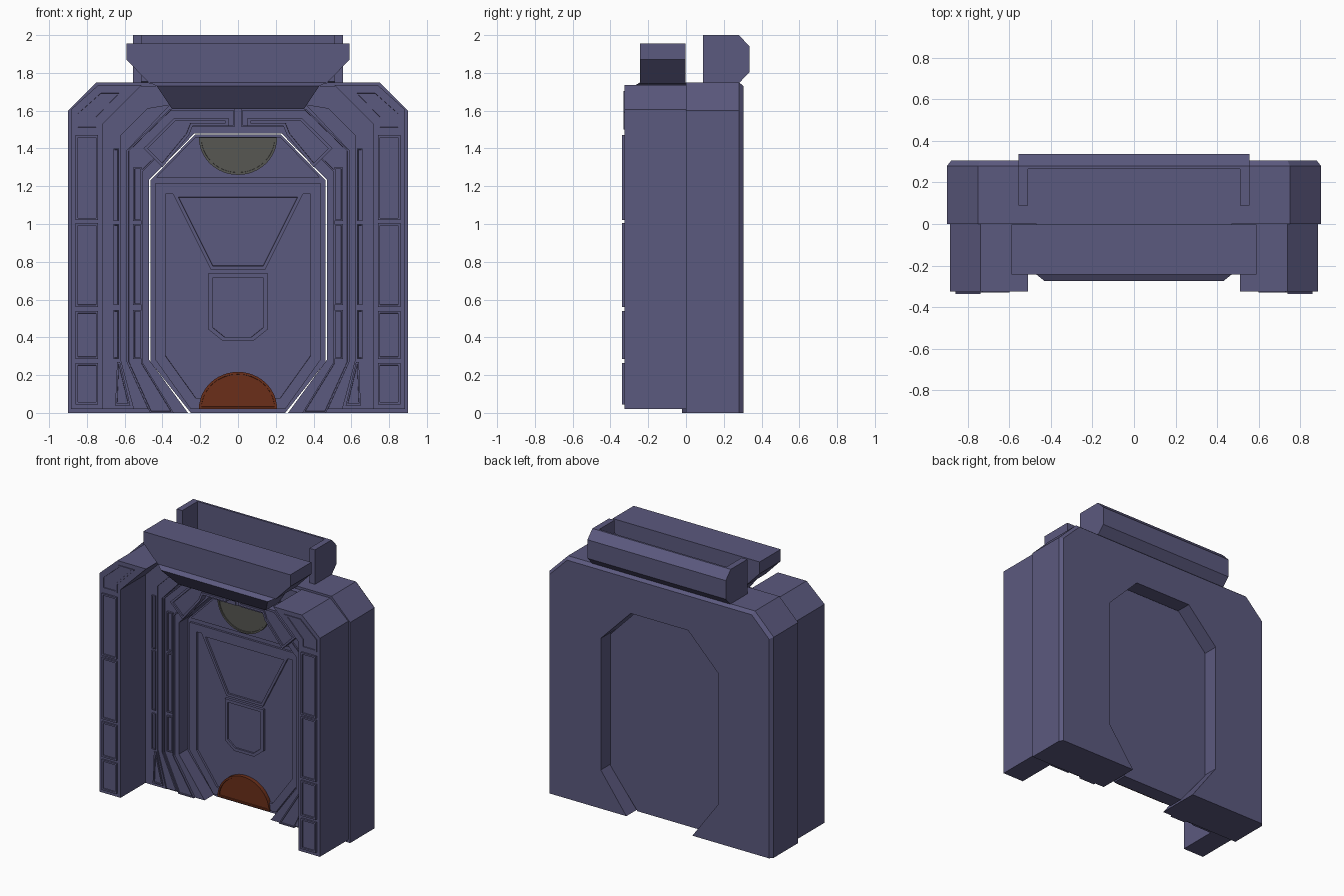
import bpy, bmesh, math

if "Cube" in bpy.data.objects:
    bpy.data.objects.remove(bpy.data.objects["Cube"])


def material(name, rgb):
    m = bpy.data.materials.new(name)
    m.diffuse_color = (*rgb, 1)
    m.use_nodes = True
    m.node_tree.nodes["Principled BSDF"].inputs["Base Color"].default_value = m.diffuse_color
    return m


PAINT = material("blue_grey_paint", (0.105, 0.1, 0.21))
ORANGE = material("orange", (0.145, 0.028, 0.01))
DULL = material("dull_grey", (0.095, 0.095, 0.085))


def both(half):
    """Complete a right-hand outline with its mirror image."""
    return half + [(-x, z) for x, z in reversed(half) if x > 1e-6]


def loft(name, sections, mirror=False, mat=PAINT, inset=0, sink=0.0):
    """Join 3D outlines of equal length; optionally inset and sink the first cap."""
    bm = bmesh.new()
    rings = [[bm.verts.new(p) for p in s] for s in sections]
    front = bm.faces.new(rings[0])
    bm.faces.new(rings[-1][::-1])
    n = len(rings[0])
    for a, b in zip(rings, rings[1:]):
        for i in range(n):
            j = (i + 1) % n
            bm.faces.new((a[i], b[i], b[j], a[j]))
    bmesh.ops.recalc_face_normals(bm, faces=bm.faces)
    if inset:  # flat border, then a steep step down
        for width in (inset, 0.001):
            bmesh.ops.inset_region(bm, faces=[front], thickness=width, use_even_offset=True)
        bmesh.ops.translate(bm, verts=front.verts[:], vec=(0, sink, 0))
    me = bpy.data.meshes.new(name)
    bm.to_mesh(me)
    bm.free()
    ob = bpy.data.objects.new(name, me)
    bpy.context.collection.objects.link(ob)
    me.materials.append(mat)
    if mirror:
        ob.modifiers.new("mirror", 'MIRROR')
    return ob


def plate(name, pts, y0, y1, **kw):
    """Extrude an x-z outline from front y0 to back y1."""
    return loft(name, [[(x, y, z) for x, z in pts] for y in (y0, y1)], **kw)


def rect(x0, x1, z0, z1):
    return [(x0, z0), (x1, z0), (x1, z1), (x0, z1)]


def band(name, inner, outer, y0, **kw):
    return plate(name, inner + outer[::-1], y0, 0.02, mirror=True, **kw)


# Main frame with an octagonal doorway and a bevelled rear edge
outer = [(0.9, 0), (0.9, 1.6), (0.75, 1.75)]
rear = [(0.88, 0), (0.88, 1.59), (0.74, 1.73)]
hole = [(0.265, 0), (0.47, 0.28), (0.47, 1.235), (0.23, 1.48)]
opening = both(hole)[::-1]
loft("door_frame", [[(x, y, z) for x, z in both(o) + opening]
                    for o, y in ((outer, 0), (outer, 0.28), (rear, 0.305))])

# Front pillars
pillar = [(0.715, 0.02), (0.885, 0.02), (0.885, 1.605), (0.74, 1.735), (0.51, 1.735), (0.715, 1.53)]
plate("front_pillar", pillar, -0.325, 0.01, mirror=True)
for z0, z1 in ((0.045, 0.265), (0.285, 0.54), (0.56, 1.005), (1.02, 1.47)):
    plate("pillar_panel", rect(0.74, 0.86, z0, z1), -0.338, -0.32,
          mirror=True, inset=0.012, sink=0.008)
plate("pillar_top_panel", [(0.74, 1.5), (0.86, 1.5), (0.86, 1.59), (0.73, 1.705), (0.6, 1.705), (0.74, 1.56)],
      -0.331, -0.32, mirror=True, inset=0.012, sink=0.005)

# Stepped bands around the doorway
lip = [(0.34, 0), (0.503, 0.265), (0.503, 1.28), (0.26, 1.515), (0.015, 1.515)]
mid = [(0.465, 0), (0.587, 0.27), (0.587, 1.39), (0.36, 1.61), (0.015, 1.61)]
wide = [(0.55, 0.02), (0.62, 0.28), (0.62, 1.47), (0.48, 1.61), (0.36, 1.63)]
edge = [(0.72, 0.02), (0.72, 0.28), (0.72, 1.53), (0.52, 1.73), (0.36, 1.73)]
band("doorway_lip", hole + [(0.015, 1.48)], lip, -0.005)
band("doorway_band", lip, mid, -0.02, inset=0.008, sink=0.008)
mid2 = mid[:3] + [(0.37, 1.62), (0.36, 1.63)]
plate("outer_band", [(0.475, 0.02)] + mid2[1:] + wide[::-1], -0.03, 0.02, mirror=True)
band("edge_band", wide, edge, -0.04)

# Small panels fixed to the bands
for z0, z1 in ((0.285, 0.545), (0.57, 1.0), (1.015, 1.3)):
    plate("band_panel", rect(0.508, 0.555, z0, z1), -0.025, 0,
          mirror=True, inset=0.008, sink=0.008)
    plate("edge_panel", rect(0.63, 0.66, z0, z1 + 0.1 * (z0 > 1)), -0.05, -0.03, mirror=True,
          inset=0.006, sink=0.006)
plate("corner_block", [(0.40, 1.30), (0.50, 1.40), (0.34, 1.56), (0.05, 1.56), (0.05, 1.52), (0.24, 1.52),
                       (0.26, 1.47)], -0.065, 0.01, mirror=True, inset=0.015, sink=0.01)
plate("foot_panel", [(0.57, 0.04), (0.65, 0.04), (0.64, 0.27), (0.625, 0.27)],
      -0.05, 0, mirror=True, inset=0.009, sink=0.008)

# Door leaf with raised surrounds
leaf = both([(0.25, 0), (0.464, 0.27), (0.464, 1.23), (0.227, 1.474)])
plate("door_leaf", leaf, 0.09, 0.2)
plate("door_top_panel", both([(0.435, 1.245), (0.225, 1.46)]), 0.08, 0.1)
plate("door_lower_panel", both([(0.25, 0.02), (0.44, 0.285), (0.44, 1.215)]), 0.075, 0.1,
      inset=0.055, sink=0.014)
plate("door_wedge", both([(0.145, 0.76), (0.345, 1.16)]), 0.075, 0.1, inset=0.018, sink=0.012)
plate("door_shield", both([(0.08, 0.38), (0.155, 0.44), (0.155, 0.74)]), 0.07, 0.1,
      inset=0.022, sink=0.01)

# Half-round window and warning disc
for name, z, s, mat in (("half_round_window", 1.457, -1, DULL), ("half_round_warning_disc", 0.02, 1, ORANGE)):
    arc = [(math.cos(math.pi * i / 24), math.sin(math.pi * i / 24)) for i in range(25)]
    plate(name, [(0.207 * c, z + s * 0.197 * q) for c, q in arc], 0.06, 0.1, mat=mat,
          inset=0.012, sink=0.006)

# Overhanging hood and its tapered underside
plate("hood", both([(0.47, 1.745), (0.59, 1.87), (0.59, 1.955)]), -0.243, -0.002)
loft("hood_underside", [[(-x, y, z), (x, y, z), (x, 0.01, z), (-x, 0.01, z)]
                        for x, y, z in ((0.47, -0.243, 1.75), (0.43, -0.275, 1.73), (0.35, -0.18, 1.61))])

# Rear trough: chamfered bar, end arms
bar = [(0.265, 1.755), (0.28, 1.745), (0.337, 1.805), (0.337, 1.94), (0.28, 2.0), (0.265, 2.0)]
arm = [(0.09, 1.745)] + bar[1:5] + [(0.09, 2.0)]
loft("rear_bar", [[(x, y, z) for y, z in bar] for x in (-0.515, 0.515)])
loft("rear_bar_arm", [[(x, y, z) for y, z in arm] for x in (0.51, 0.555)], mirror=True)
